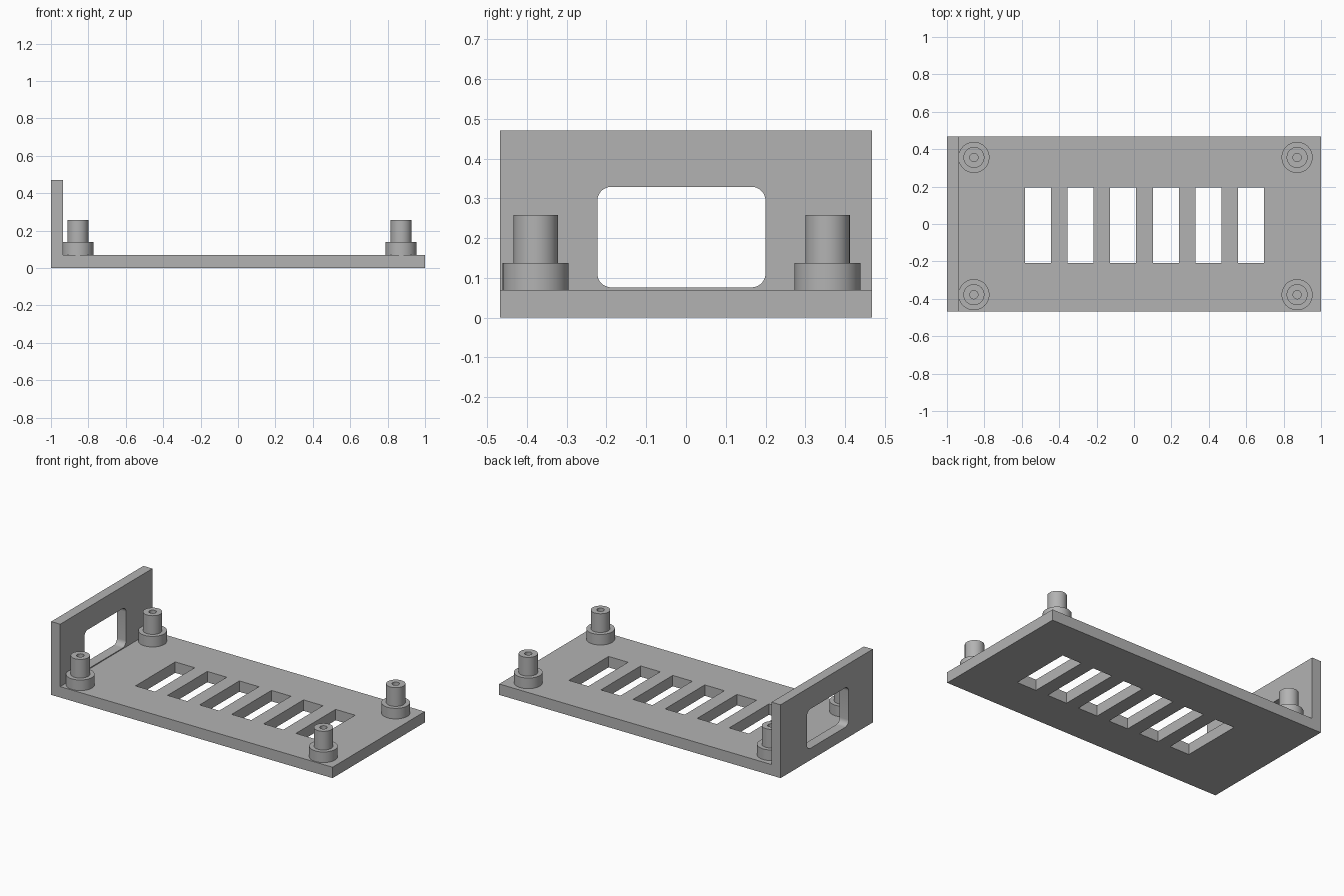
import bpy, bmesh, math
from mathutils import Matrix, Vector

cube = bpy.data.objects.get("Cube")
if cube:
    bpy.data.objects.remove(cube, do_unlink=True)

GREY = (0.45, 0.45, 0.45, 1)
grey = bpy.data.materials.new("plain grey")
grey.use_nodes = True
grey.diffuse_color = GREY
grey.node_tree.nodes["Principled BSDF"].inputs["Base Color"].default_value = GREY

THICK = 0.07          # base plate thickness
WALL_X = -0.936       # inner face of the end wall
HALF_Y = 0.468


def finish(name, bm):
    bmesh.ops.recalc_face_normals(bm, faces=bm.faces)
    mesh = bpy.data.meshes.new(name)
    bm.to_mesh(mesh)
    bm.free()
    mesh.materials.append(grey)
    obj = bpy.data.objects.new(name, mesh)
    bpy.context.collection.objects.link(obj)
    return obj


def rect(x0, x1, y0, y1, radius=0, steps=8):
    """Rectangle outline, optionally with rounded corners."""
    if not radius:
        return [(x0, y0), (x1, y0), (x1, y1), (x0, y1)]
    points = []
    corners = [(x1, y1, -1, -1), (x0, y1, 1, -1), (x0, y0, 1, 1), (x1, y0, -1, 1)]
    for quarter, (x, y, sx, sy) in enumerate(corners):
        for i in range(steps + 1):
            a = (quarter + i / steps) * math.pi / 2
            points.append((x + radius * (sx + math.cos(a)), y + radius * (sy + math.sin(a))))
    return points


def pierced_slab(name, outlines, depth, matrix=Matrix()):
    """Fill the outer outline around the holes, then extrude."""
    bm = bmesh.new()
    for outline in outlines:
        verts = [bm.verts.new((x, y, 0)) for x, y in outline]
        for a, b in zip(verts, verts[1:] + verts[:1]):
            bm.edges.new((a, b))
    bmesh.ops.triangle_fill(bm, edges=bm.edges[:], use_beauty=True, normal=(0, 0, 1))
    result = bmesh.ops.extrude_face_region(bm, geom=bm.faces[:], use_keep_orig=True)
    top = [v for v in result["geom"] if isinstance(v, bmesh.types.BMVert)]
    bmesh.ops.translate(bm, verts=top, vec=(0, 0, depth))
    bm.transform(matrix)
    return finish(name, bm)


def smooth(obj):
    bpy.ops.object.select_all(action="DESELECT")
    obj.select_set(True)
    bpy.context.view_layer.objects.active = obj
    bpy.ops.object.shade_smooth_by_angle(angle=math.radians(35))


# Base plate with a row of ventilation slots
slots = [rect(-0.583 + i * 0.228, -0.444 + i * 0.228, -0.208, 0.195) for i in range(6)]
pierced_slab("base_plate", [rect(WALL_X, 1, -HALF_Y, HALF_Y)] + slots, THICK)

# End wall with a rounded window; local x, y, z map to world y, z, x
turn = Matrix.Translation((-1, 0, 0)) @ Matrix(
    ((0, 0, 1, 0), (1, 0, 0, 0), (0, 1, 0, 0), (0, 0, 0, 1)))
window = rect(-0.223, 0.2, 0.076, 0.329, radius=0.035)
wall = pierced_slab("end_wall", [rect(-HALF_Y, HALF_Y, 0, 0.471), window], WALL_X + 1, turn)
smooth(wall)


# Stepped hollow standoffs, turned from a profile
def standoff(name, x, y, sides=48):
    profile = [(0.083, THICK), (0.083, 0.138), (0.056, 0.138),
               (0.056, 0.258), (0.022, 0.258), (0.022, 0.072)]
    bm = bmesh.new()
    rings = []
    for r, z in profile:
        angles = [2 * math.pi * i / sides for i in range(sides)]
        rings.append([bm.verts.new((x + r * math.cos(a), y + r * math.sin(a), z)) for a in angles])
    for low, high in zip(rings, rings[1:]):
        for i in range(sides):
            j = (i + 1) % sides
            bm.faces.new((low[i], low[j], high[j], high[i]))
    bm.faces.new(rings[-1])   # floor of the screw hole
    bm.faces.new(rings[0])    # foot resting on the plate
    smooth(finish(name, bm))


for side, x in (("right", -0.856), ("left", 0.872)):
    for end, y in (("front", -0.378), ("back", 0.356)):
        standoff(f"{end}_{side}_standoff", x, y)
